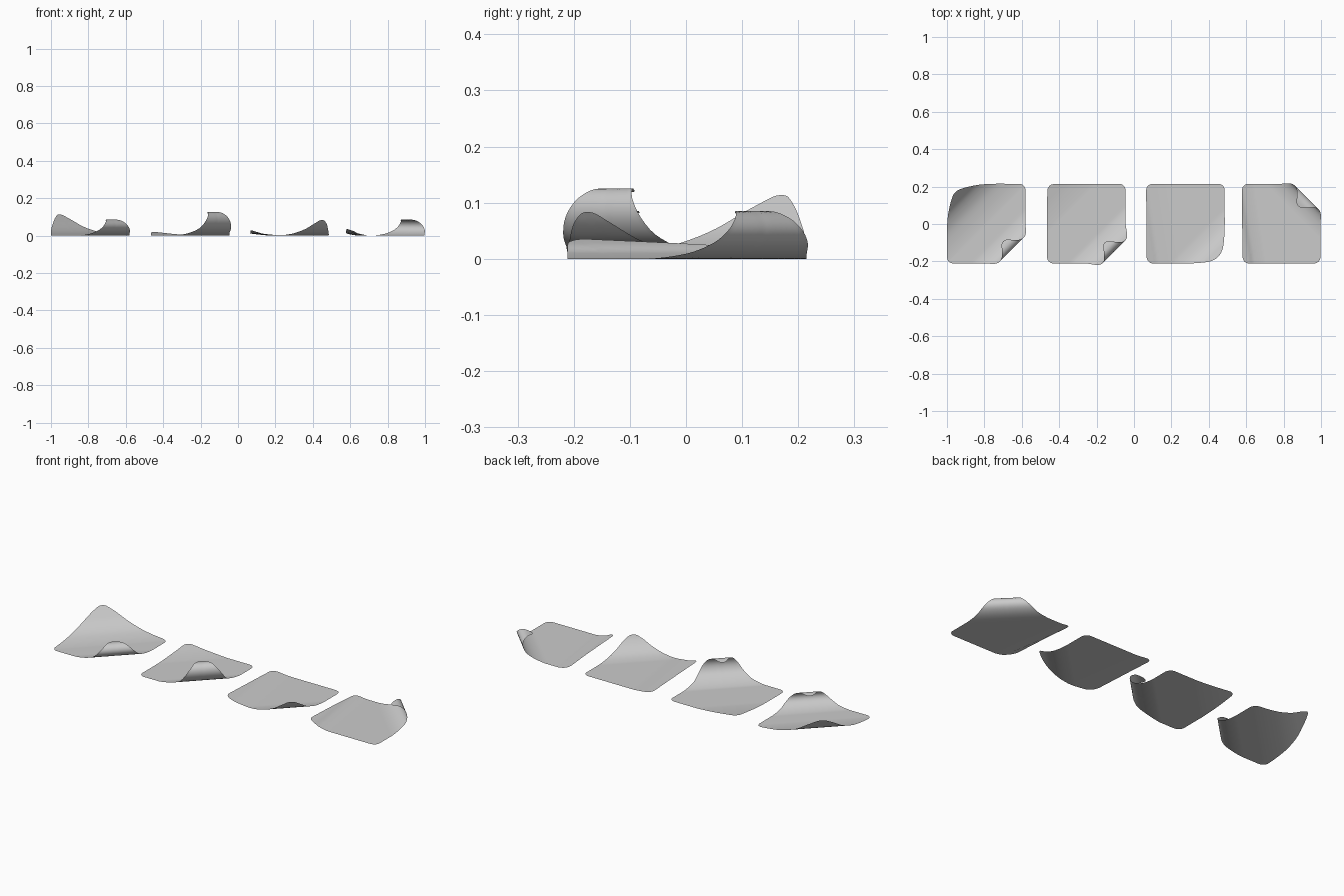
import bpy, bmesh
from math import hypot

if "Cube" in bpy.data.objects:
    bpy.data.objects.remove(bpy.data.objects["Cube"])

HALF_X, HALF_Y, RADIUS, CUTS = 0.21, 0.213, 0.035, 44

# Curl profiles: (distance from sheet centre, new distance, height)
FOLD = [(.1, .1, 0), (.15, .15, .010), (.18, .183, .028), (.205, .195, .050),
        (.23, .188, .072), (.255, .165, .085), (.287, .128, .080)]
TALL_FOLD = [(.09, .09, 0), (.15, .15, .016), (.182, .193, .042), (.205, .210, .075),
             (.23, .205, .107), (.255, .180, .125), (.287, .138, .118)]
LIFT = [(.1, .1, 0), (.16, .16, .010), (.21, .205, .033), (.25, .235, .062), (.287, .250, .085)]
WIDE_LIFT = [(0, 0, 0), (.06, .06, .006), (.12, .12, .020), (.18, .173, .048),
             (.24, .213, .088), (.287, .237, .115)]
SLIGHT_LIFT = [(.12, .12, 0), (.2, .2, .007), (.287, .284, .020)]
EDGE_LIFT = [(.115, .115, 0), (.176, .176, .012), (.2, .199, .024), (.24, .236, .037)]
LOW_EDGE_LIFT = [(.07, .07, 0), (.176, .176, .011), (.2, .199, .018), (.24, .237, .030)]


def evaluate(profile, d):
    """Smooth cubic interpolation; flat before the first point."""
    p = [(profile[0][0] - .05, profile[0][1] - .05, 0)] + profile
    if d <= p[1][0]:
        return d, 0.0
    i = 1
    while i < len(p) - 2 and d > p[i + 1][0]:
        i += 1

    def slope(j, k):
        a, b = p[max(j - 1, 0)], p[min(j + 1, len(p) - 1)]
        return (b[k] - a[k]) / (b[0] - a[0])
    w = p[i + 1][0] - p[i][0]
    t = min((d - p[i][0]) / w, 1.0)
    return tuple((2*t**3 - 3*t*t + 1) * p[i][k] + (t**3 - 2*t*t + t) * w * slope(i, k)
                 + (3*t*t - 2*t**3) * p[i + 1][k] + (t**3 - t*t) * w * slope(i + 1, k)
                 for k in (1, 2))


def rounded(u, v):
    """Map a square grid point (-1..1) onto concentric rounded squares."""
    x, y = u * HALF_X, v * HALF_Y
    m = max(abs(u), abs(v))
    ix, iy = m * (HALF_X - RADIUS), m * (HALF_Y - RADIUS)
    ox, oy = abs(x) - ix, abs(y) - iy
    if ox > 0 and oy > 0:
        k = max(ox, oy) / hypot(ox, oy)
        x = (ix + ox * k) * (1 if x > 0 else -1)
        y = (iy + oy * k) * (1 if y > 0 else -1)
    return x, y


def sheet(name, cx, curls):
    bm = bmesh.new()
    bmesh.ops.create_grid(bm, x_segments=CUTS, y_segments=CUTS, size=1)
    for vert in bm.verts:
        x, y = rounded(vert.co.x, vert.co.y)
        dx = dy = z = 0.0
        for (ax, ay), profile in curls:
            n = hypot(ax, ay)
            ax, ay = ax / n, ay / n
            d = x * ax + y * ay
            nd, nz = evaluate(profile, d)
            dx += (nd - d) * ax
            dy += (nd - d) * ay
            z += nz
        vert.co = (x + dx, y + dy, max(z, 0))
    for f in bm.faces:
        f.smooth = True
    mesh = bpy.data.meshes.new(name)
    bm.to_mesh(mesh)
    bm.free()
    ob = bpy.data.objects.new(name, mesh)
    ob.location = (cx, 0.002, 0)
    bpy.context.collection.objects.link(ob)


# Four loose paper sheets, each with its own curled corners
sheet("paper_sheet_1", -0.79, [((1, -1), FOLD), ((-1, 1), WIDE_LIFT)])
sheet("paper_sheet_2", -0.255, [((1, -1), TALL_FOLD), ((-1, 1), SLIGHT_LIFT)])
sheet("paper_sheet_3", 0.275, [((1, -1), LIFT), ((-1, -.15), LOW_EDGE_LIFT)])
sheet("paper_sheet_4", 0.787, [((1, 1), FOLD), ((-1, -.15), EDGE_LIFT)])
